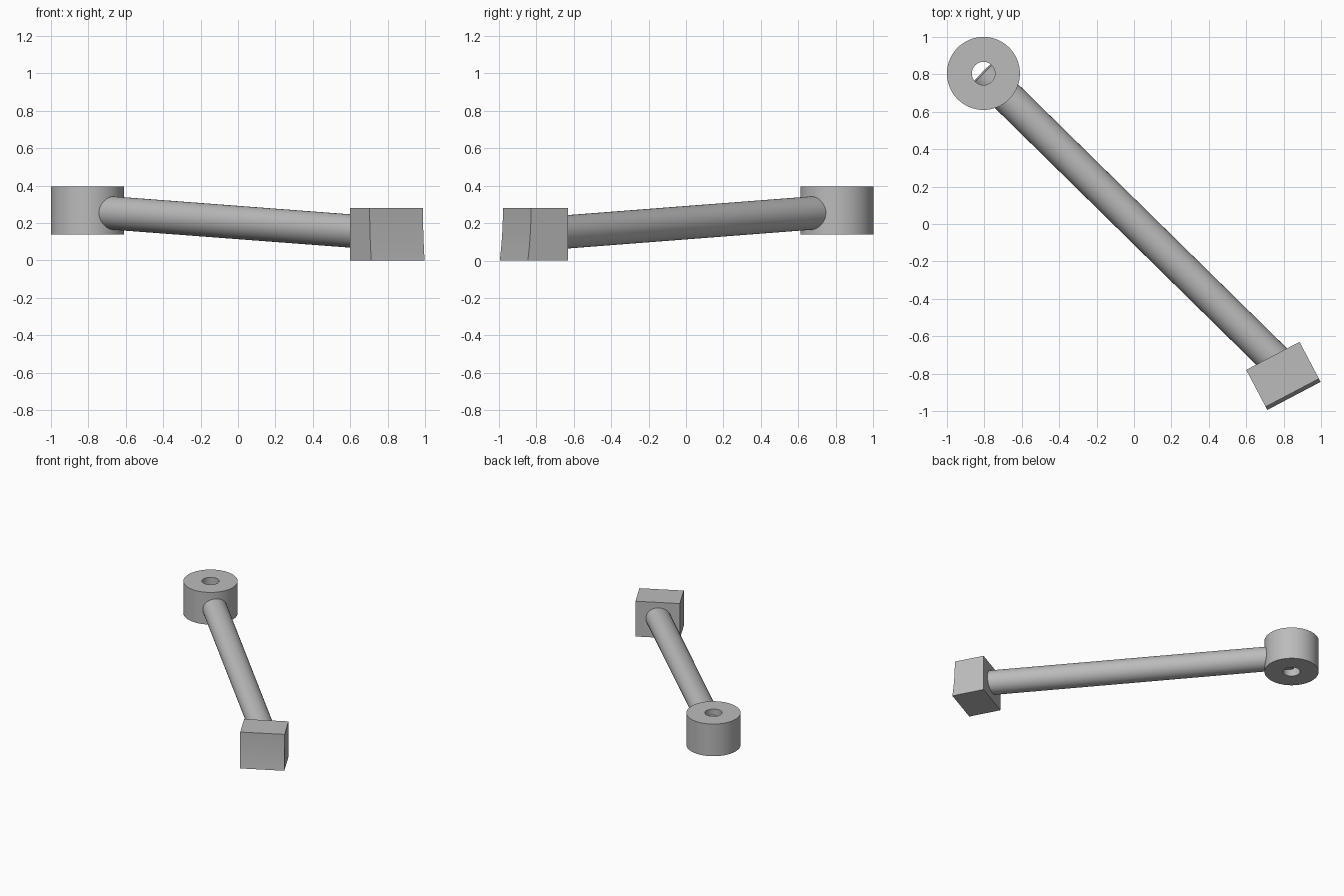
import bpy, bmesh, math
from mathutils import Vector

cube = bpy.data.objects.get("Cube")
if cube:
    bpy.data.objects.remove(cube, do_unlink=True)

GREY = (0.5, 0.5, 0.5, 1)
grey = bpy.data.materials.new("plain grey")
grey.use_nodes = True
grey.diffuse_color = GREY
grey.node_tree.nodes["Principled BSDF"].inputs["Base Color"].default_value = GREY


def finish(name, bm, smooth=True):
    """Turn a bmesh into a named grey object."""
    bmesh.ops.recalc_face_normals(bm, faces=bm.faces)
    mesh = bpy.data.meshes.new(name)
    bm.to_mesh(mesh)
    bm.free()
    mesh.materials.append(grey)
    obj = bpy.data.objects.new(name, mesh)
    bpy.context.collection.objects.link(obj)
    if smooth:
        bpy.ops.object.select_all(action="DESELECT")
        obj.select_set(True)
        bpy.context.view_layer.objects.active = obj
        bpy.ops.object.shade_smooth_by_angle(angle=math.radians(30))
    return obj


# Pivot ring: a rectangular section spun around the vertical axis
centre = Vector((-0.805, 0.805, 0))
bm = bmesh.new()
section = [(0.062, 0.14), (0.195, 0.14), (0.195, 0.395), (0.062, 0.395)]
verts = [bm.verts.new(centre + Vector((r, 0, z))) for r, z in section]
edges = [bm.edges.new((verts[i], verts[(i + 1) % 4])) for i in range(4)]
bmesh.ops.spin(bm, geom=verts + edges, cent=centre, axis=(0, 0, 1),
               angle=math.tau, steps=96, use_merge=True)
bmesh.ops.remove_doubles(bm, verts=bm.verts, dist=0.0001)
finish("pivot_ring", bm)

# Arm: a round rod sloping from the ring centre into the block
start, end = Vector((-0.808, 0.808, 0.264)), Vector((0.795, -0.767, 0.143))
axis = end - start
bm = bmesh.new()
bmesh.ops.create_cone(bm, cap_ends=True, segments=64, radius1=0.089,
                      radius2=0.089, depth=axis.length)
bmesh.ops.transform(bm, verts=bm.verts,
                    matrix=axis.to_track_quat("Z", "Y").to_matrix().to_4x4())
bmesh.ops.translate(bm, verts=bm.verts, vec=(start + end) / 2)
finish("arm", bm)

# End block: side profile with a gently flared front, extruded across its width
corner = Vector((0.6, -0.78, 0))
across = Vector((0.285, 0.15, 0))
forward = Vector((0.15, -0.285, 0)).normalized()
height, depth, flare, steps = 0.28, 0.223, 0.019, 10
profile = [(0, height), (0, 0)]
for i in range(steps + 1):
    t = i / steps
    profile.append((depth + flare * (1 - t) ** 2, height * t))
bm = bmesh.new()
side = bm.faces.new([bm.verts.new(corner + forward * d + Vector((0, 0, z)))
                     for d, z in profile])
extruded = bmesh.ops.extrude_face_region(bm, geom=[side], use_keep_orig=True)
bmesh.ops.translate(bm, vec=across, verts=[v for v in extruded["geom"]
                                           if isinstance(v, bmesh.types.BMVert)])
finish("end_block", bm)
